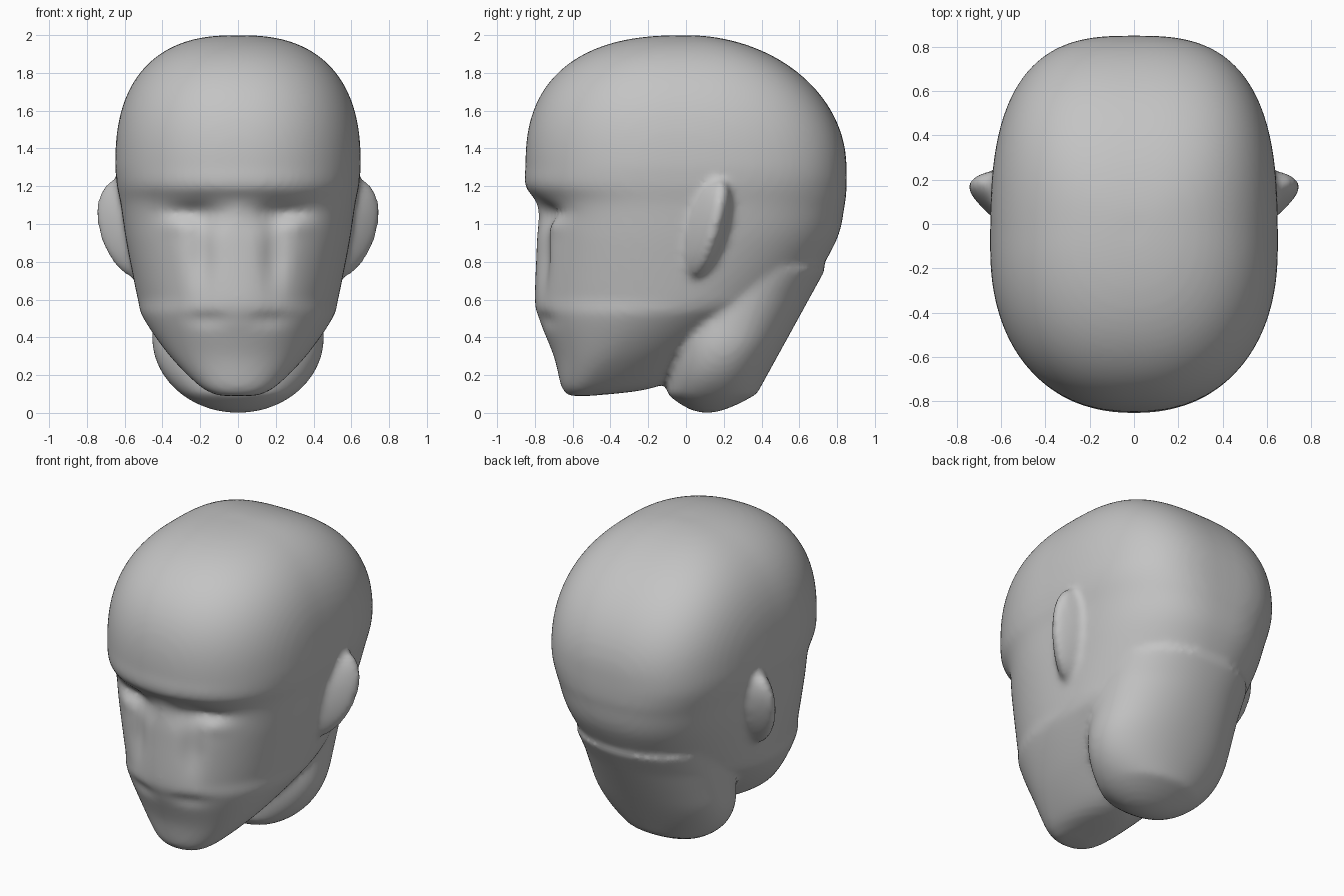
import bpy, bmesh, math
from mathutils import Vector

if "Cube" in bpy.data.objects:
    bpy.data.objects.remove(bpy.data.objects["Cube"])

# Matte grey clay, used everywhere
GREY = (0.55, 0.55, 0.55, 1)
clay = bpy.data.materials.new("grey_clay")
clay.use_nodes = True
clay.diffuse_color = GREY
clay.node_tree.nodes["Principled BSDF"].inputs["Base Color"].default_value = GREY

SIDES = 96
STEPS = 12


def resample(rows):
    """Smooth curve through a few section rows."""
    points = [Vector(row) for row in rows]
    points = [points[0]] + points + [points[-1]]
    result = []
    for i in range(1, len(points) - 2):
        before, start, end, after = points[i - 1:i + 3]
        leave, arrive = (end - before) / 2, (after - start) / 2
        for step in range(STEPS):
            t = step / STEPS
            ease = t * t * (3 - 2 * t)
            result.append(start.lerp(end, ease) + leave * t * (1 - t) ** 2
                          - arrive * t * t * (1 - t))
    return result + [points[-2]]


def bump(x, z, centre_x, centre_z, wide, above, below):
    tall = above if z > centre_z else below
    return math.exp(-((abs(x) - centre_x) / wide) ** 2 - ((z - centre_z) / tall) ** 2)


def carve(x, z):
    """Depth pushed into the front of the face."""
    sockets = bump(x, z, 0.24, 1.06, 0.15, 0.05, 0.09)
    eyelids = bump(x, z, 0.3, 1, 0.1, 0.04, 0.05)
    nose_sides = bump(x, z, 0.19, 0.84, 0.06, 0.2, 0.18)
    mouth_corners = bump(x, z, 0.17, 0.5, 0.1, 0.03, 0.04)
    return 0.065 * sockets - 0.03 * eyelids + 0.04 * nose_sides + 0.02 * mouth_corners


def power(value, exponent):
    return math.copysign(abs(value) ** exponent, value)


def add_ring(bm, z, front, middle, back, width, face):
    """One rounded section; the back of the skull is squarer than the face."""
    square = min(max(z * 1.6 - 1, 0), 1)
    ring = []
    for i in range(SIDES):
        angle = math.tau * i / SIDES
        c, s = math.cos(angle), math.sin(angle)
        reach = middle - front if s < 0 else back - middle
        exponent = 2 / (2.1 + square * (0.15 if s < 0 else 0.8))
        x = width * power(c, exponent)
        y = middle + reach * power(s, exponent)
        if face and s < 0:
            y += carve(x, z) * min(1, -2 * s)
        ring.append(bm.verts.new((x, y, z)))
    return ring


def loft(bm, sections, face=False):
    rings = [add_ring(bm, *section, face) for section in sections]
    for low, high in zip(rings, rings[1:]):
        for i in range(SIDES):
            j = (i + 1) % SIDES
            bm.faces.new((low[i], low[j], high[j], high[i]))
    bm.faces.new(rings[0][::-1])
    bm.faces.new(rings[-1])


def head_sections():
    # Chin to temples: height, front, back, half width
    rows = [
        (0.09, -0.62, -0.5, 0.1),
        (0.14, -0.66, -0.15, 0.2),
        (0.3, -0.7, 0.1, 0.36),
        (0.5, -0.78, 0.4, 0.5),
        (0.6, -0.8, 0.6, 0.53),
        (0.9, -0.79, 0.79, 0.59),
        (1.1, -0.79, 0.84, 0.62),
        (1.2, -0.85, 0.85, 0.64),
        (1.3, -0.85, 0.85, 0.65),
    ]
    sections = []
    for z, front, back, width in resample(rows):
        # The jaw is widest further forward as it drops
        middle = -0.1 - 0.9 * max(0, 0.6 - z)
        sections.append((z, front, middle, back, width))
    # Domed crown, fuller in front than behind
    top_z, top_front, top_middle, top_back, top_width = sections[-1]
    for step in range(1, 2 * STEPS):
        rise = math.sin(math.pi / 2 * step / (2 * STEPS))
        full = (1 - rise ** 2.5) ** 0.4
        slope = math.sqrt(1 - rise ** 2)
        sections.append((top_z + 0.7 * rise, top_front * full, top_middle * slope,
                         top_back * slope, top_width * full))
    return sections


def neck_sections():
    # Slanted stump with a rounded underside, running up into the skull
    sections = []
    for step in range(1, 4 * STEPS):
        z = 0.8 * (step / (4 * STEPS)) ** 2
        width = 0.455 * math.sqrt(1 - max(0, 1 - z / 0.4) ** 2)
        shrink = min(1, math.sqrt(10 * z))
        front, back = -0.1, 0.32 + 0.55 * z
        centre = (front + back) / 2
        half = (back - front) / 2 * shrink
        sections.append((z, centre - half, centre, centre + half, width))
    return sections


def add_ear(bm, side):
    # Leaning shell that narrows outward to a rim and tapers to the lobe
    ball = bmesh.ops.create_uvsphere(bm, u_segments=32, v_segments=24, radius=1)
    for vert in ball["verts"]:
        out, along, up = vert.co
        vert.co = (side * (0.56 + 0.06 * up + 0.18 * out),
                   0.1 + 0.07 * up + 0.05 * out + 0.13 * along * (1 - 0.5 * out),
                   0.97 + 0.27 * up)


bm = bmesh.new()
loft(bm, head_sections(), face=True)
loft(bm, neck_sections())
for side in (-1, 1):
    add_ear(bm, side)
bmesh.ops.recalc_face_normals(bm, faces=bm.faces)

mesh = bpy.data.meshes.new("head")
bm.to_mesh(mesh)
bm.free()
mesh.materials.append(clay)
head = bpy.data.objects.new("head", mesh)
bpy.context.collection.objects.link(head)

# Fuse the parts into one soft skin
fuse = head.modifiers.new("fuse", "REMESH")
fuse.mode = "VOXEL"
fuse.voxel_size = 0.02
fuse.use_smooth_shade = True
soften = head.modifiers.new("soften", "SMOOTH")
soften.factor = 0.5
soften.iterations = 8
